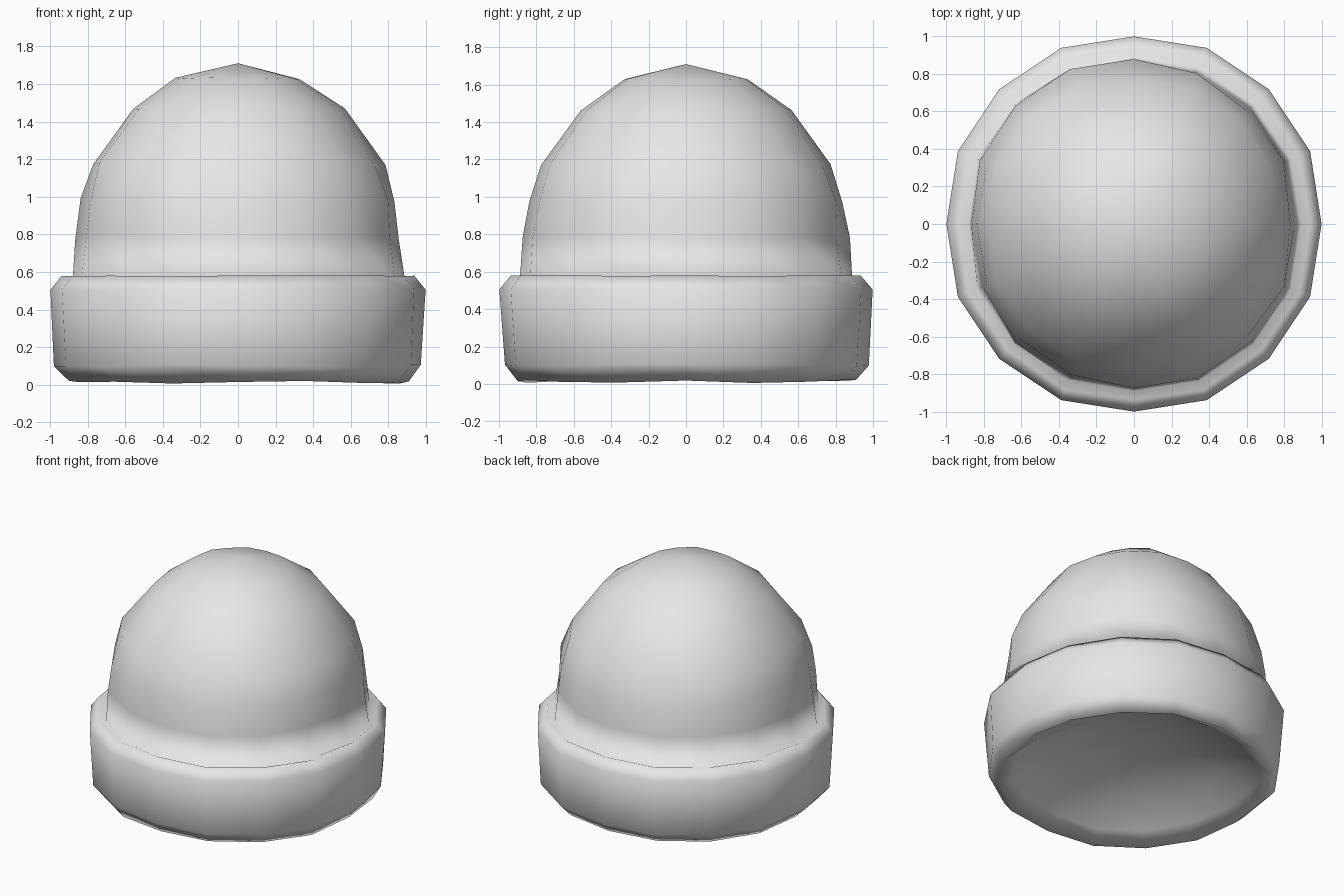
import bpy, bmesh, math, random

if "Cube" in bpy.data.objects:
    bpy.data.objects.remove(bpy.data.objects["Cube"])

random.seed(4)
SIDES = 16

wool = bpy.data.materials.new("grey wool")
wool.diffuse_color = (0.8, 0.8, 0.8, 1)
wool.use_nodes = True
wool.node_tree.nodes["Principled BSDF"].inputs["Base Color"].default_value = wool.diffuse_color


def lathe(name, profile):
    """Spin (radius, height, wobble) rows, listed along the surface from the top."""
    bm = bmesh.new()
    rows = []
    for r, z, wobble in profile:
        if r == 0:
            rows.append([bm.verts.new((0, 0, z))] * SIDES)
            continue
        row = []
        for i in range(SIDES):
            a = math.tau * i / SIDES
            # slightly squarish plan: fuller between the axes
            full = 0.998 if i % 4 == 0 else 1.014
            rr = r * full + random.uniform(-wobble, wobble)
            zz = z + random.uniform(-wobble, wobble)
            row.append(bm.verts.new((rr * math.cos(a), rr * math.sin(a), zz)))
        rows.append(row)
    for up, low in zip(rows, rows[1:]):
        for i in range(SIDES):
            j = (i + 1) % SIDES
            loop = [up[i], low[i], low[j], up[j]]
            bm.faces.new(list(dict.fromkeys(loop)))
    mesh = bpy.data.meshes.new(name)
    bm.to_mesh(mesh)
    bm.free()
    mesh.materials.append(wool)
    mesh.shade_smooth()
    obj = bpy.data.objects.new(name, mesh)
    bpy.context.collection.objects.link(obj)
    return obj


# One skin: crumpled dome, crease, folded cuff, rolled edge and hollow underside
lathe("hat", [
    (0, 1.71, 0), (0.33, 1.63, 0.005), (0.565, 1.465, 0.006),
    (0.78, 1.175, 0.008), (0.845, 0.98, 0.012), (0.868, 0.78, 0.012),
    (0.885, 0.56, 0.006), (0.94, 0.58, 0.004),
    (1.0, 0.505, 0.0), (0.975, 0.10, 0.008), (0.905, 0.012, 0.01),
    (0.80, 0.08, 0.012), (0.60, 0.18, 0.012), (0.35, 0.26, 0.006), (0, 0.29, 0),
])
